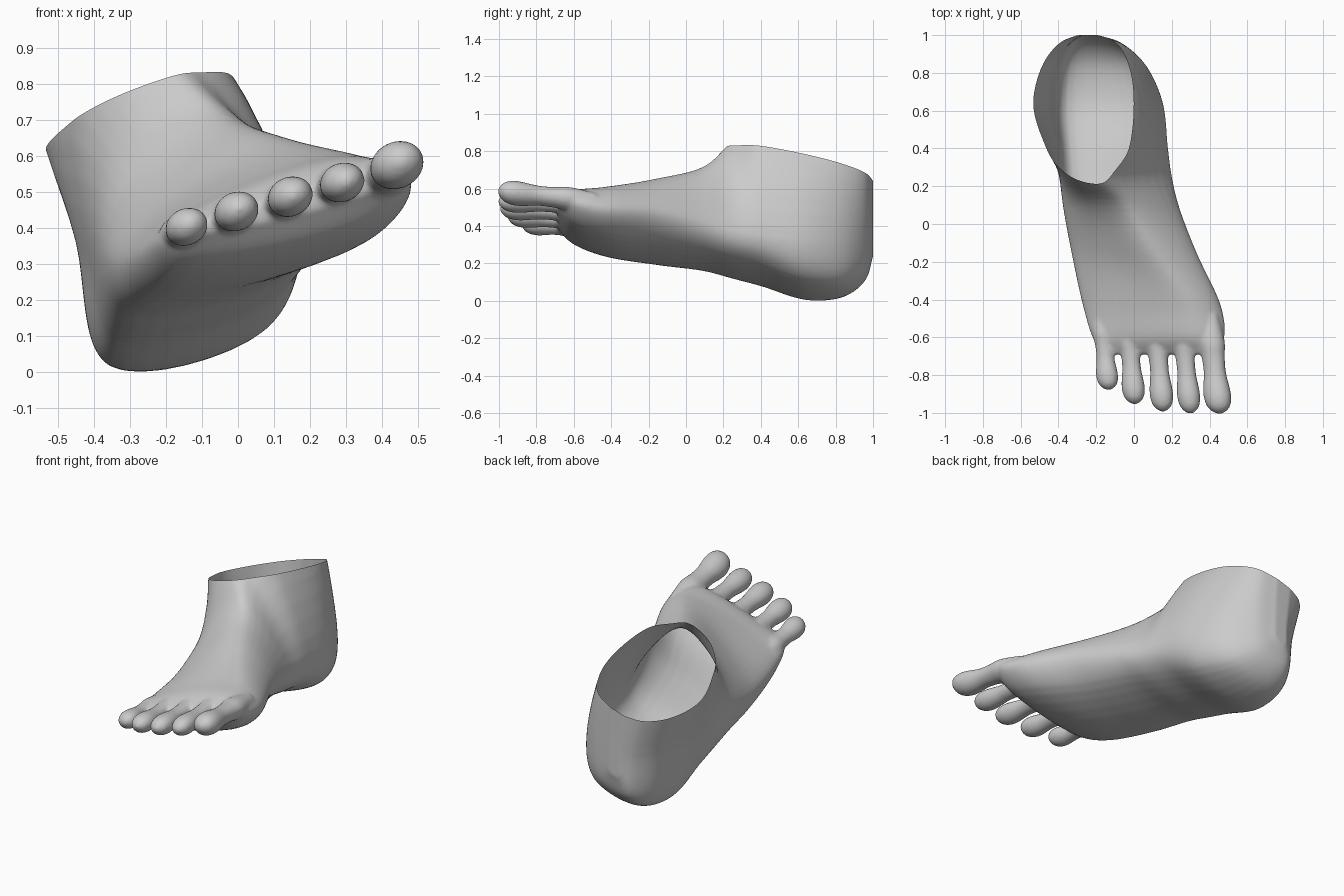
import bpy, bmesh
from math import sin, cos, pi, sqrt
from mathutils import Vector

if "Cube" in bpy.data.objects:
    bpy.data.objects.remove(bpy.data.objects["Cube"])


def spline(pts, t):
    # centripetal Catmull-Rom between the middle two of four points
    k = [0.0]
    for a, b in zip(pts, pts[1:]):
        k.append(k[-1] + max(sqrt((b - a).length), 1e-4))
    u = k[1] + (k[2] - k[1]) * t

    def mix(a, b, i, j):
        return a.lerp(b, (u - k[i]) / (k[j] - k[i]))
    a = [mix(pts[i], pts[i + 1], i, i + 1) for i in range(3)]
    b = [mix(a[i], a[i + 1], i, i + 2) for i in range(2)]
    return mix(b[0], b[1], 1, 2)


def smooth_path(pts, steps, closed):
    n, out = len(pts), []
    for i in range(n if closed else n - 1):
        if closed:
            q = [pts[(i + j) % n] for j in (-1, 0, 1, 2)]
        else:
            first = pts[i - 1] if i else pts[0] * 2 - pts[1]
            last = pts[i + 2] if i + 2 < n else pts[-1] * 2 - pts[-2]
            q = [first, pts[i], pts[i + 1], last]
        out += [spline(q, s / steps) for s in range(steps)]
    return out if closed else out + [pts[-1]]


def loft(bm, rings):
    rows = [[bm.verts.new(p) for p in ring] for ring in rings]
    n = len(rows[0])
    for a, b in zip(rows, rows[1:]):
        for i in range(n):
            bm.faces.new((a[i], a[(i + 1) % n], b[(i + 1) % n], b[i]))
    bm.faces.new(rows[0][::-1])
    bm.faces.new(rows[-1])


bm = bmesh.new()

# Foot body: y, then x,z of sole-outer, outer side, top-outer, top, inner side, sole-inner
sections = [
    (1.00, -.26, .24, -.27, .36, -.29, .80, -.24, .80, -.19, .36, -.20, .26),
    (.96, -.30, .12, -.34, .36, -.40, .85, -.18, .90, -.07, .33, -.11, .17),
    (.85, -.34, .04, -.42, .36, -.49, .85, -.15, .92, .055, .32, .00, .11),
    (.65, -.36, .02, -.45, .36, -.55, .85, -.12, .92, .15, .32, .08, .12),
    (.40, -.34, .09, -.41, .30, -.43, .93, -.15, .96, .18, .34, .10, .20),
    (.25, -.33, .13, -.395, .33, -.32, .79, -.17, .855, .20, .37, .13, .24),
    (.10, -.32, .17, -.375, .34, -.22, .62, -.04, .72, .235, .42, .16, .28),
    (-.15, -.28, .20, -.33, .31, -.14, .53, .11, .655, .33, .48, .23, .32),
    (-.45, -.21, .25, -.265, .34, -.06, .50, .32, .605, .465, .50, .37, .37),
    (-.61, -.17, .315, -.215, .375, -.05, .475, .35, .59, .475, .54, .39, .425),
    (-.69, -.14, .385, -.16, .395, -.06, .43, .35, .55, .42, .55, .36, .50),
]
tracks = [smooth_path([Vector((s[i], s[0], s[i + 1])) for s in sections], 6, False)
          for i in range(1, 13, 2)]
loft(bm, [smooth_path(list(ring), 8, True) for ring in zip(*tracks)])

# Toes: base point, tip point, radius
toes = [
    ((.395, -.48, .53), (.452, -1.006, .585), .074),
    ((.250, -.48, .51), (.298, -1.005, .53), .062),
    ((.110, -.48, .465), (.153, -.995, .492), .063),
    ((-.035, -.48, .42), (.003, -.955, .452), .062),
    ((-.175, -.46, .375), (-.135, -.88, .41), .059),
]
profile = [(0, .7), (.28, .96), (.42, .84), (.58, .8), (.74, .96), (.82, 1),
           (.90, .9), (.96, .62), (1, .15)]
for base, tip, r in toes:
    path = smooth_path([Vector((t, k, 0)) for t, k in profile], 3, False)
    rings = []
    for p in path:
        c = Vector(base).lerp(Vector(tip), p.x)
        rings.append([c + Vector((cos(a), 0, .9 * sin(a) + .1 * cos(a))) * r * p.y
                      for a in (2 * pi * i / 20 for i in range(20))])
    loft(bm, rings)

bmesh.ops.recalc_face_normals(bm, faces=bm.faces)
mesh = bpy.data.meshes.new("foot")
bm.to_mesh(mesh)
bm.free()
foot = bpy.data.objects.new("foot", mesh)
bpy.context.collection.objects.link(foot)

# Fuse body and toes into one soft skin
remesh = foot.modifiers.new("fuse", 'REMESH')
remesh.mode = 'VOXEL'
remesh.voxel_size = .009
soften = foot.modifiers.new("soften", 'SMOOTH')
soften.factor = .5
soften.iterations = 10
skin = bpy.data.meshes.new_from_object(foot.evaluated_get(bpy.context.evaluated_depsgraph_get()))
foot.modifiers.clear()

# Slice the ankle open along its tilted rim
bm = bmesh.new()
bm.from_mesh(skin)
bmesh.ops.bisect_plane(bm, geom=bm.verts[:] + bm.edges[:] + bm.faces[:],
                       plane_co=(0, 0, .925), plane_no=(-.31, .22, 1), clear_outer=True)
for f in bm.faces:
    f.smooth = True
bm.to_mesh(skin)
bm.free()
foot.data = skin
